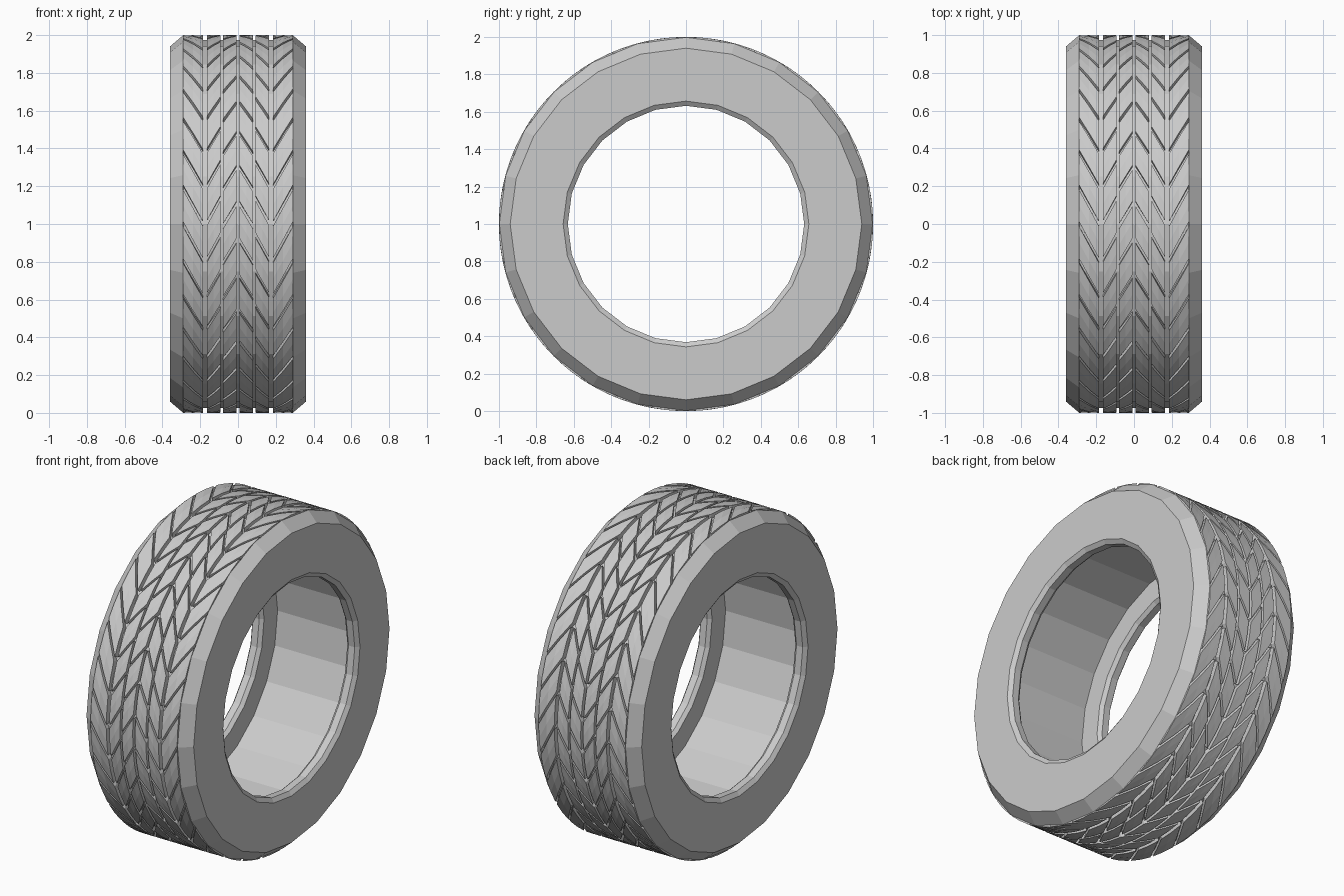
import bpy, bmesh, math

if "Cube" in bpy.data.objects:
    bpy.data.objects.remove(bpy.data.objects["Cube"])

SIDES = 24      # facets of the carcass
PITCH = 32      # tread blocks around the tyre

rubber = bpy.data.materials.new("grey rubber")
rubber.diffuse_color = (0.6, 0.6, 0.6, 1)
rubber.use_nodes = True
rubber.node_tree.nodes["Principled BSDF"].inputs["Base Color"].default_value = rubber.diffuse_color


def point(x, r, a):
    # wheel axis along x, angle 0 at the front, rising over the top
    return (x, -r * math.cos(a), 1 + r * math.sin(a))


def finish(bm, name):
    bmesh.ops.recalc_face_normals(bm, faces=bm.faces)
    mesh = bpy.data.meshes.new(name)
    bm.to_mesh(mesh)
    bm.free()
    mesh.materials.append(rubber)
    obj = bpy.data.objects.new(name, mesh)
    bpy.context.collection.objects.link(obj)
    return obj


# Carcass: half profile (x, radius), mirrored and revolved
half = [(0.288, 0.975), (0.292, 0.998), (0.36, 0.94), (0.36, 0.657),
        (0.342, 0.632), (0.30, 0.632), (0.28, 0.65), (0.28, 0.78)]
profile = half + [(-x, r) for x, r in reversed(half)]
bm = bmesh.new()
rings = [[bm.verts.new(point(x, r, 2 * math.pi * i / SIDES)) for x, r in profile]
         for i in range(SIDES)]
n = len(profile)
for i in range(SIDES):
    a, b = rings[i], rings[(i + 1) % SIDES]
    for j in range(n):
        k = (j + 1) % n
        bm.faces.new((a[j], a[k], b[k], b[j]))
finish(bm, "tyre_carcass")


# Tread: slanted blocks on a 3 x 3 grid, standing on the carcass
def add_block(bm, x0, x1, a0, a1, span):
    top, low = {}, {}
    for u in range(3):
        for v in range(3):
            x = x0 + (x1 - x0) * u / 2
            a = a0 + span * u / 2 + (a1 - a0) * v / 2
            top[u, v] = bm.verts.new(point(x, 1.0, a))
            if u != 1 or v != 1:
                low[u, v] = bm.verts.new(point(x, 0.962, a))
    for u in range(2):
        for v in range(2):
            bm.faces.new((top[u, v], top[u + 1, v], top[u + 1, v + 1], top[u, v + 1]))
    rim = [(0, 0), (1, 0), (2, 0), (2, 1), (2, 2), (1, 2), (0, 2), (0, 1)]
    for i, p in enumerate(rim):
        q = rim[(i + 1) % 8]
        bm.faces.new((top[p], top[q], low[q], low[p]))


step = 2 * math.pi / PITCH
gap = 0.025
# name, inner x, outer x, groove angle at inner edge, change towards outer edge
ribs = [("centre_tread", 0.008, 0.08, 0.55 * step, -0.62 * step),
        ("middle_tread", 0.093, 0.165, 0.70 * step, -0.68 * step),
        ("outer_tread", 0.185, 0.291, 0.0, 1.0 * step)]
for name, x0, x1, start, span in ribs:
    for side, label in ((-1, "left"), (1, "right")):
        bm = bmesh.new()
        for k in range(PITCH):
            a = start + k * step
            add_block(bm, side * x0, side * x1, a + gap / 2, a + step - gap / 2, span)
        finish(bm, name + "_" + label)
